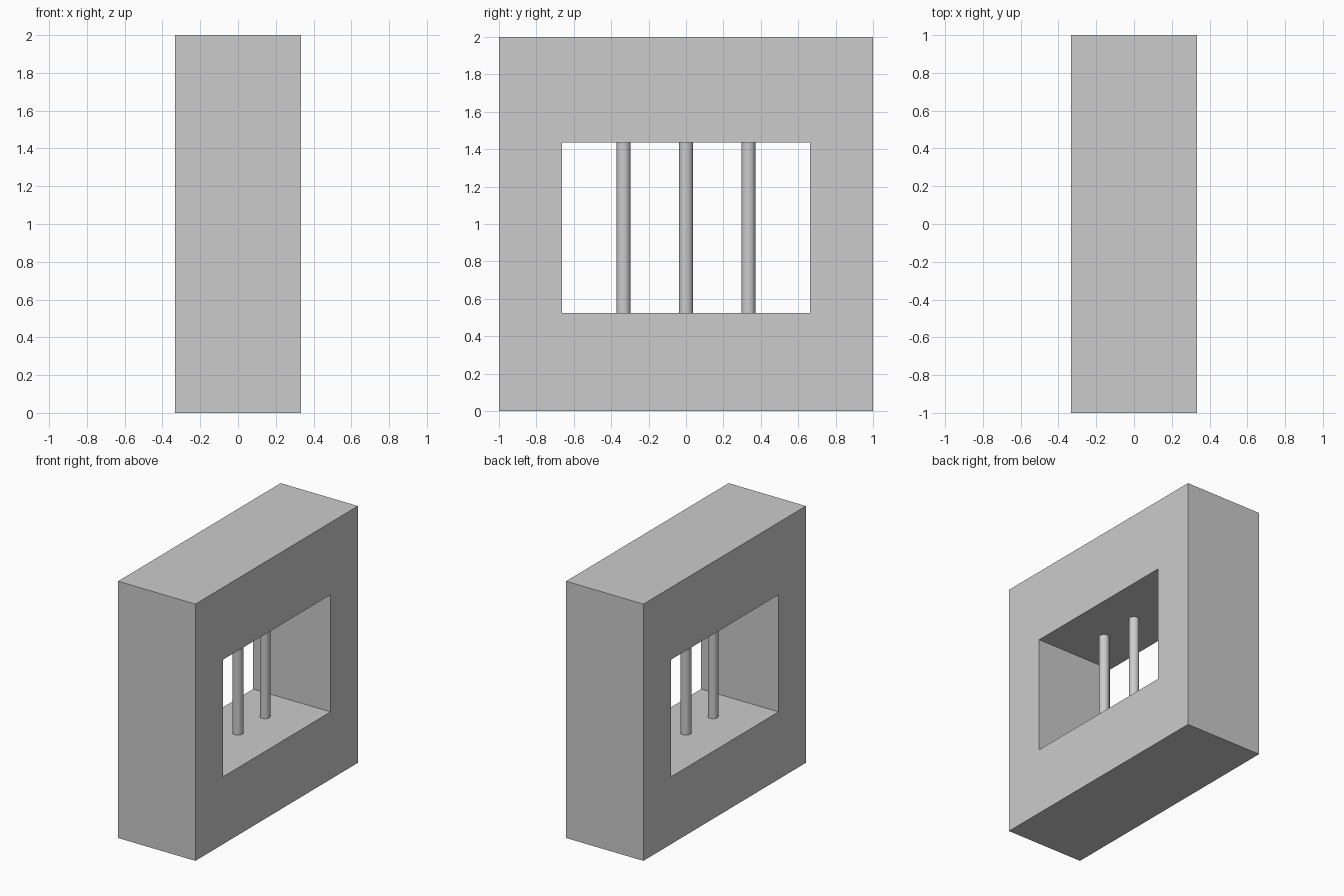
import bpy, bmesh

if "Cube" in bpy.data.objects:
    bpy.data.objects.remove(bpy.data.objects["Cube"])

DEPTH = 0.333                      # half thickness of the wall
OUTER = (-1.0, 1.0, 0.0, 2.0)      # y min, y max, z min, z max
OPENING = (-0.663, 0.663, 0.525, 1.437)
BAR_RADIUS = 0.0375
BAR_SPACING = 0.334


def ring(bm, rect, x):
    y0, y1, z0, z1 = rect
    return [bm.verts.new((x, y, z)) for y, z in ((y0, z0), (y1, z0), (y1, z1), (y0, z1))]


# Wall block with a rectangular window passing through it
bm = bmesh.new()
loops = [ring(bm, OUTER, -DEPTH), ring(bm, OUTER, DEPTH),
         ring(bm, OPENING, DEPTH), ring(bm, OPENING, -DEPTH)]
for i in range(4):
    a, b = loops[i], loops[(i + 1) % 4]
    for j in range(4):
        k = (j + 1) % 4
        bm.faces.new((a[j], a[k], b[k], b[j]))
bmesh.ops.recalc_face_normals(bm, faces=bm.faces)
mesh = bpy.data.meshes.new("wall_block")
bm.to_mesh(mesh)
bm.free()
bpy.context.collection.objects.link(bpy.data.objects.new("wall_block", mesh))

# Three round vertical bars across the window
z0, z1 = OPENING[2:]
for i in (-1, 0, 1):
    bpy.ops.mesh.primitive_cylinder_add(vertices=32, radius=BAR_RADIUS, depth=z1 - z0,
                                        location=(0, i * BAR_SPACING, (z0 + z1) / 2))
    bpy.context.object.name = f"window_bar_{i + 2}"
    bpy.ops.object.shade_smooth_by_angle()
